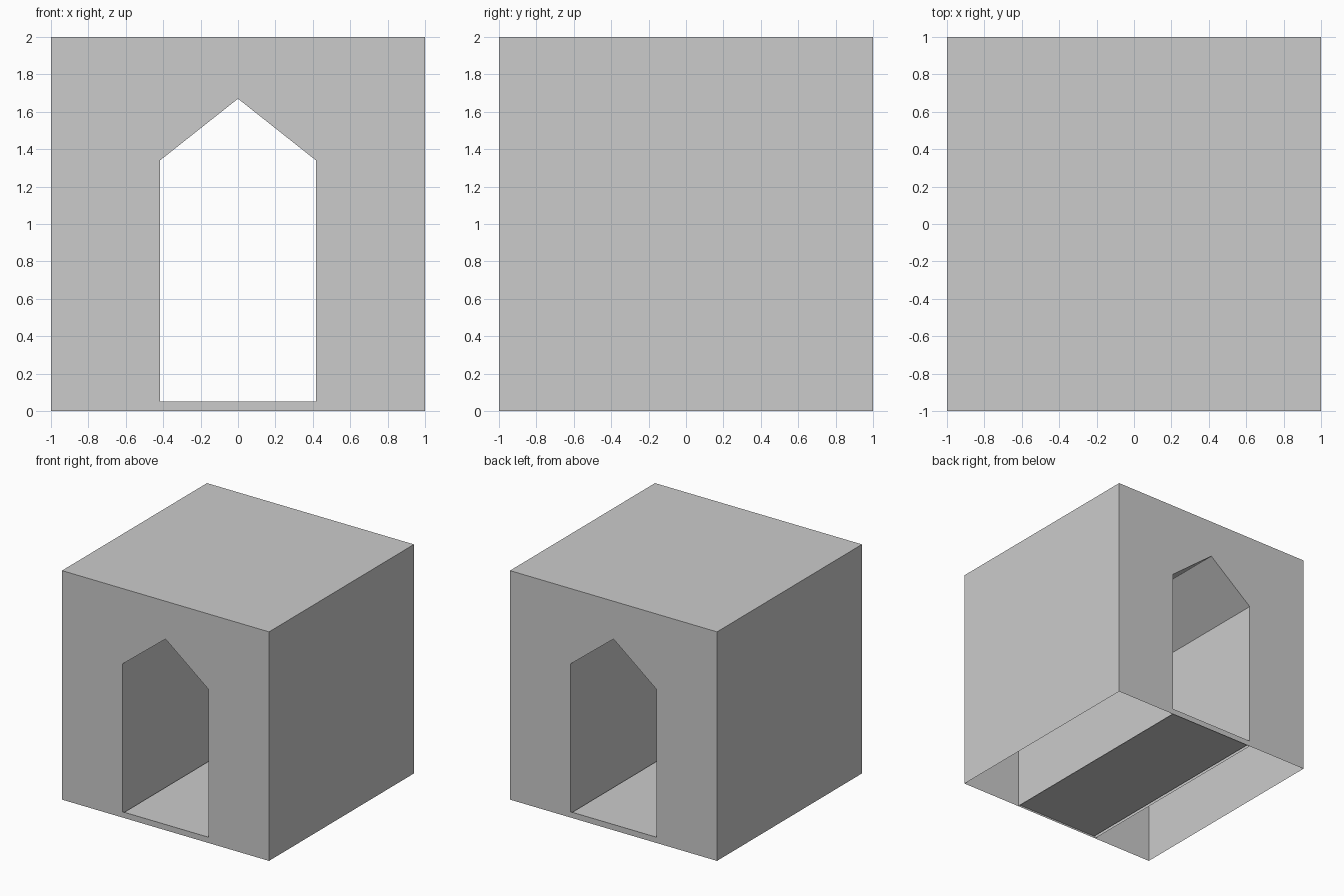
import bpy, bmesh

if "Cube" in bpy.data.objects:
    bpy.data.objects.remove(bpy.data.objects["Cube"])

W, EAVE, APEX, SILL = 0.417, 1.34, 1.67, 0.05   # doorway half width and heights


def make(name, faces):
    """Build an object from polygons given as corner lists."""
    bm = bmesh.new()
    for f in faces:
        bm.faces.new([bm.verts.new(p) for p in f])
    bmesh.ops.remove_doubles(bm, verts=bm.verts, dist=1e-5)
    me = bpy.data.meshes.new(name)
    bm.to_mesh(me)
    bm.free()
    ob = bpy.data.objects.new(name, me)
    bpy.context.collection.objects.link(ob)
    return ob


# Outer shell, open underneath: pierced end walls, side walls, flat roof
half = [(0, 0), (1, 0), (1, 2), (0, 2), (0, APEX), (W, EAVE), (W, SILL), (0, SILL)]
faces = [[(-1, -1, 2), (1, -1, 2), (1, 1, 2), (-1, 1, 2)]]
for s in (-1, 1):
    side = [(s, -1, 0), (s, 1, 0), (s, 1, 2), (s, -1, 2)]
    faces.append(side if s > 0 else side[::-1])
    for y in (-1, 1):
        wall = [(s * x, y, z) for x, z in half]
        faces.append(wall if s * y < 0 else wall[::-1])
make("outer_shell", faces)

# Gabled passage lining running front to back
arch = [(-W, 0), (-W, EAVE), (0, APEX), (W, EAVE), (W, 0)]
make("passage_lining", [
    [(a[0], -1, a[1]), (a[0], 1, a[1]), (b[0], 1, b[1]), (b[0], -1, b[1])][::-1]
    for a, b in zip(arch, arch[1:])])

# Floor slab, slightly narrower than the passage
bpy.ops.mesh.primitive_cube_add(size=1, location=(0, 0, 0.03))
floor = bpy.context.object
floor.name = "passage_floor"
floor.scale = (2 * W - 0.03, 1.99, 0.035)
